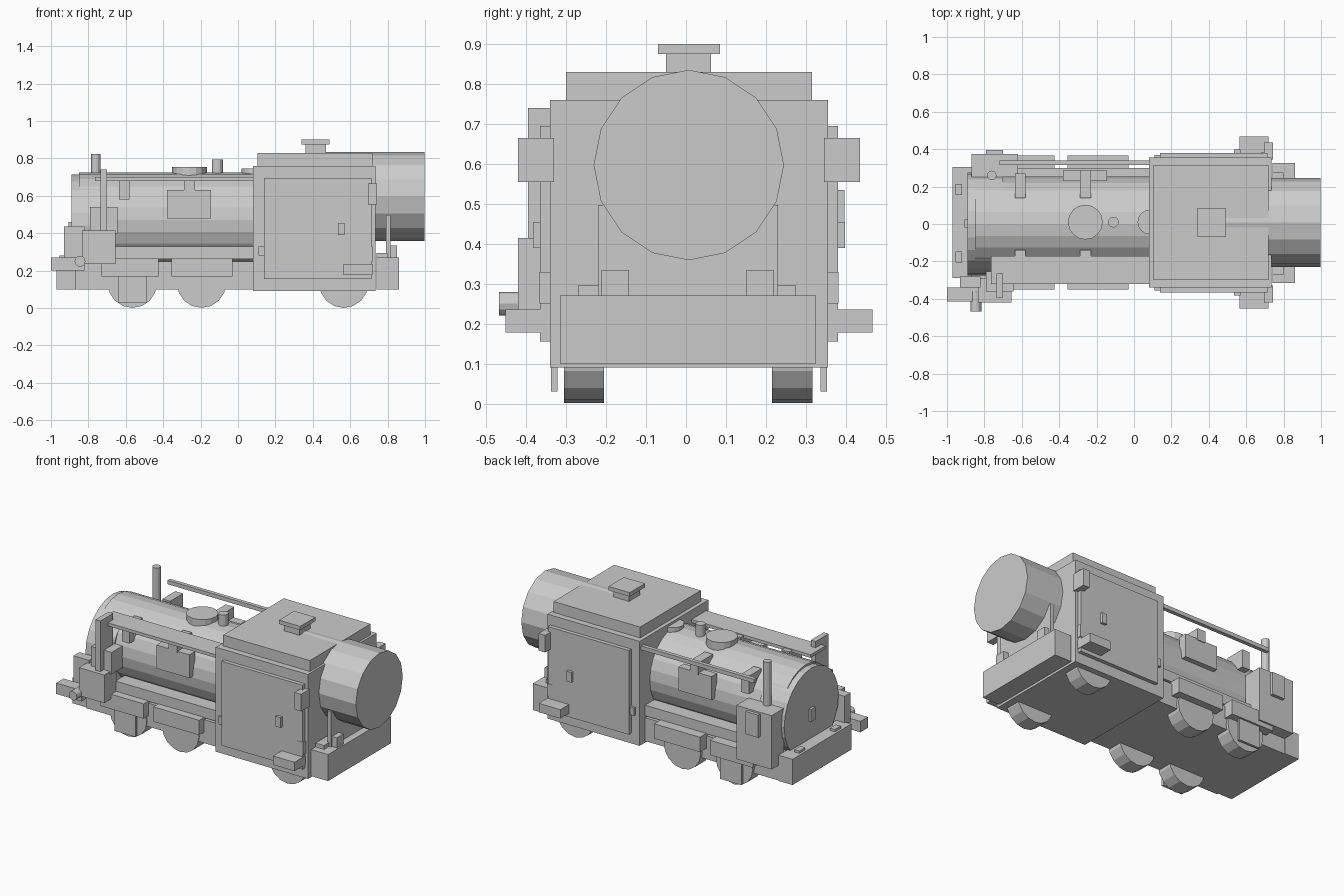
import bpy, math


def box(name, x0, x1, y0, y1, z0, z1):
    bpy.ops.mesh.primitive_cube_add(size=1, location=((x0 + x1) / 2, (y0 + y1) / 2, (z0 + z1) / 2))
    o = bpy.context.object
    o.name = name
    o.scale = (x1 - x0, y1 - y0, z1 - z0)
    return o


def cyl(name, axis, a, b, c, d, r, sides=16):
    """Cylinder from a to b along axis; c, d are the other two coordinates in xyz order."""
    m, h = (a + b) / 2, b - a
    loc = {'x': (m, c, d), 'y': (c, m, d), 'z': (c, d, m)}[axis]
    rot = {'x': (0, math.pi / 2, 0), 'y': (math.pi / 2, 0, 0), 'z': (0, 0, 0)}[axis]
    bpy.ops.mesh.primitive_cylinder_add(vertices=sides, radius=r, depth=h, location=loc, rotation=rot)
    o = bpy.context.object
    o.name = name
    return o


def sided(name, s, x0, x1, y0, y1, z0, z1):
    """Box placed on the s side, y given as distance from the centre plane."""
    return box(name, x0, x1, min(s * y0, s * y1), max(s * y0, s * y1), z0, z1)


# Chassis and end beams
box("chassis", -0.87, 0.10, -0.30, 0.30, 0.10, 0.25)
box("front_beam", -0.97, -0.87, -0.29, 0.305, 0.10, 0.265)
box("rear_beam", 0.74, 0.86, -0.315, 0.325, 0.10, 0.27)
box("rear_ledge", 0.74, 0.80, -0.27, 0.275, 0.25, 0.295)

# Wheels
for x in (-0.565, -0.195, 0.565):
    cyl("wheel", 'y', -0.305, -0.205, x, 0.132, 0.131)
    cyl("wheel", 'y', 0.215, 0.317, x, 0.132, 0.131)
    cyl("axle", 'y', -0.25, 0.25, x, 0.132, 0.03, 8)

# Boiler and smokebox
cyl("boiler", 'x', -0.85, 0.12, 0, 0.472, 0.253, 24)
cyl("smokebox", 'x', -0.89, -0.70, 0, 0.437, 0.276, 24)
box("smokebox_latch", -0.905, -0.885, -0.02, 0.025, 0.38, 0.46)
cyl("boiler_dome", 'z', 0.70, 0.755, -0.26, 0.01, 0.093)
cyl("whistle", 'z', 0.68, 0.795, -0.11, 0.01, 0.029, 12)
cyl("rear_dome", 'z', 0.68, 0.745, 0.085, 0.01, 0.066)

# Cab with roof, vent and rear tank
box("cab", 0.08, 0.735, -0.34, 0.355, 0.09, 0.76)
box("roof", 0.105, 0.72, -0.30, 0.315, 0.755, 0.83)
box("vent_neck", 0.36, 0.47, -0.05, 0.063, 0.82, 0.88)
box("vent_cap", 0.34, 0.49, -0.07, 0.085, 0.875, 0.90)
cyl("rear_tank", 'x', 0.41, 0.998, 0.007, 0.597, 0.238, 16)
box("tank_support", 0.79, 0.815, -0.22, 0.23, 0.26, 0.497)
for y in (-0.177, 0.185):
    box("rear_pad", 0.815, 0.85, y - 0.034, y + 0.034, 0.265, 0.335)
    box("front_pad", -0.955, -0.92, y - 0.03, y + 0.03, 0.26, 0.28)

# Parts on both sides
for s, off in ((-1, 0.0), (1, 0.015)):
    w = 0.34 + off
    sided("cab_door", s, 0.14, 0.715, w - 0.01, w + 0.025, 0.155, 0.695)
    sided("door_handle", s, 0.535, 0.57, w + 0.02, w + 0.043, 0.39, 0.455)
    sided("door_lower_hinge", s, 0.11, 0.14, w - 0.01, w + 0.015, 0.28, 0.33)
    sided("door_rear_hinge", s, 0.68, 0.72, w - 0.01, w + 0.027, 0.25, 0.33)
    sided("cab_lamp", s, 0.695, 0.742, w - 0.01, w + 0.08, 0.555, 0.665)
    sided("cab_step", s, 0.565, 0.718, w - 0.01, w + 0.112, 0.178, 0.235)
    sided("running_board", s, -0.66, 0.09, 0.15, 0.30, 0.262, 0.33)
    sided("front_axle_box", s, -0.73, -0.425, 0.28, w + 0.01, 0.17, 0.265)
    sided("rear_axle_box", s, -0.355, -0.03, 0.28, w + 0.01, 0.17, 0.265)
    sided("wheel_guard", s, -0.64, -0.49, w - 0.018, w - 0.002, 0.03, 0.20)
    sided("side_plaque", s, -0.38, -0.145, 0.23, 0.285, 0.48, 0.63)
    sided("plaque_strap", s, -0.29, -0.23, 0.14, 0.29, 0.62, 0.695)
    sided("rail_bracket", s, -0.635, -0.58, 0.14, 0.27, 0.58, 0.695)

# Side walkway on one side, slim rail on the other
box("walkway", -0.765, 0.09, -0.32, -0.17, 0.68, 0.70)
rail = box("side_rail", -0.72, 0.09, 0.315, 0.34, 0.70, 0.725)
box("rail_post", -0.735, -0.70, -0.395, -0.265, 0.24, 0.74)

# Front equipment on the -y side
box("pump_box", -0.835, -0.655, -0.42, -0.29, 0.235, 0.415)
box("pump_top", -0.79, -0.645, -0.36, -0.25, 0.40, 0.54)
box("pump_front", -0.93, -0.82, -0.34, -0.28, 0.25, 0.435)
box("front_arm", -1.0, -0.82, -0.415, -0.34, 0.20, 0.27)
cyl("pump_valve", 'y', -0.468, -0.36, -0.845, 0.25, 0.029, 12)

# Front equipment and chimney on the +y side
box("tool_box", -0.87, -0.62, 0.25, 0.375, 0.20, 0.545)
box("tool_box_panel", -0.79, -0.70, 0.37, 0.396, 0.39, 0.535)
cyl("chimney", 'z', 0.50, 0.825, -0.76, 0.26, 0.025, 12)
